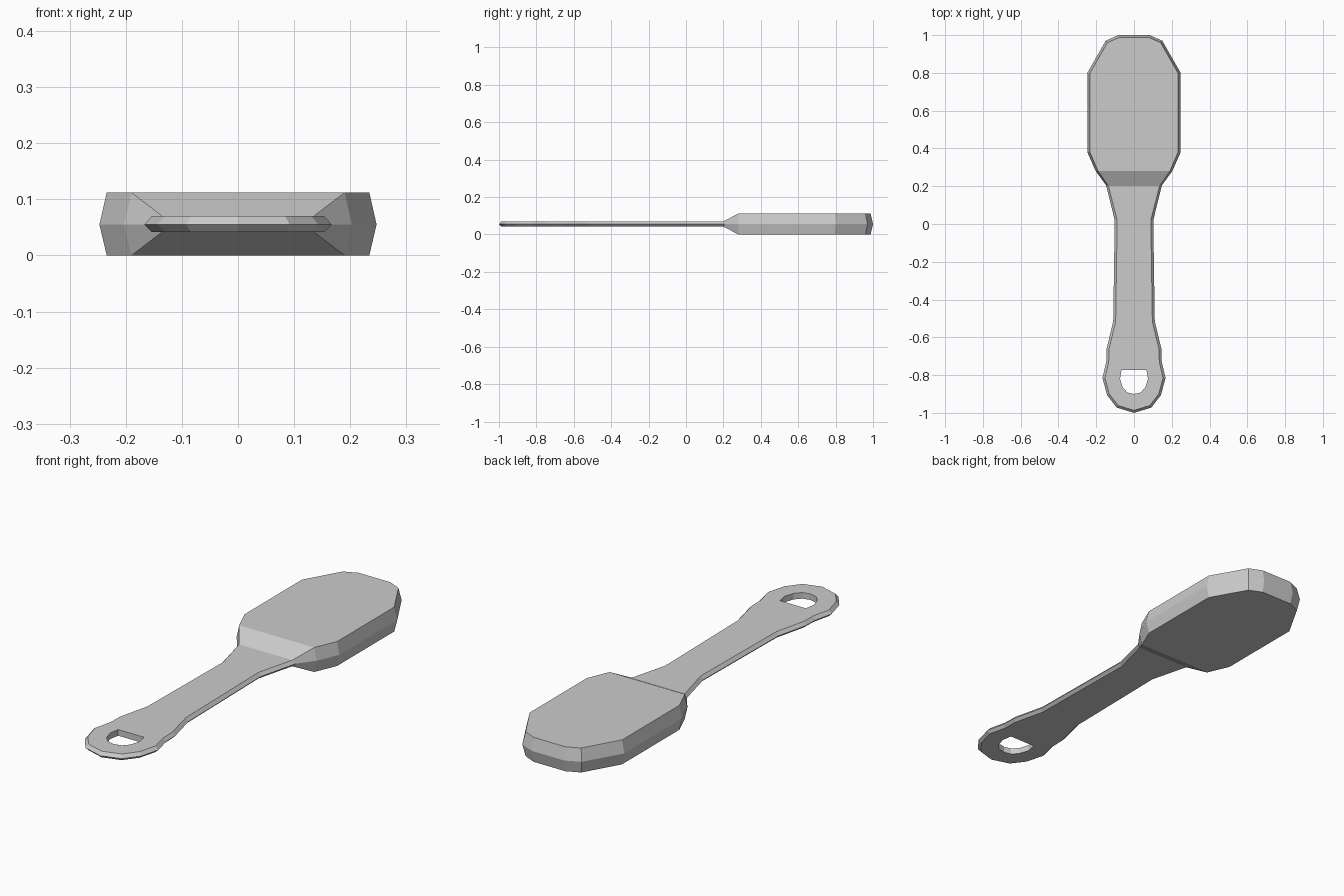
import bpy, bmesh
from mathutils import Vector

if "Cube" in bpy.data.objects:
    bpy.data.objects.remove(bpy.data.objects["Cube"])

# Right half of the paddle outline, handle tip to head end (x, y)
HALF = [(0, -1), (.092, -.972), (.143, -.905), (.167, -.815), (.147, -.73),
        (.145, -.66), (.11, -.515), (.102, .02), (.148, .205), (.203, .28),
        (.247, .38), (.247, .80), (.15, .97), (.083, 1)]
MID_Z = .055
INSET = .013


def full_loop(half):
    return half + [(-x, y) for x, y in reversed(half) if x > 0]


def inset_half(half, d):
    """Move every outline point inward along its mitred normal."""
    loop = [Vector(p) for p in full_loop(half)]
    n, out = len(loop), []
    for i in range(len(half)):
        a = (loop[i] - loop[i - 1]).normalized()
        b = (loop[(i + 1) % n] - loop[i]).normalized()
        m = (Vector((-a.y, a.x)) + Vector((-b.y, b.x))).normalized()
        p = loop[i] + m * d / max(m.dot(Vector((-a.y, a.x))), .5)
        out.append((max(p.x, 0) if i else 0, p.y))
    return out


def make_object(name, bm):
    bmesh.ops.recalc_face_normals(bm, faces=bm.faces[:])
    mesh = bpy.data.meshes.new(name)
    bm.to_mesh(mesh)
    bm.free()
    ob = bpy.data.objects.new(name, mesh)
    bpy.context.collection.objects.link(ob)
    return ob


# Paddle body: thick head, thin handle, ridge around the sides
inner = inset_half(HALF, INSET)
inner[8], inner[9] = (.135, .2), (.19, .28)
bm = bmesh.new()


def ring(half, thin_z, thick_z):
    return [bm.verts.new((x, y, thin_z if y < .23 else thick_z))
            for x, y in full_loop(half)]


bottom = ring(inner, .042, 0)
middle = ring(HALF, MID_Z, MID_Z)
top = ring(inner, .07, .112)
n = len(top)
for low, high in ((bottom, middle), (middle, top)):
    for i in range(n):
        j = (i + 1) % n
        bm.faces.new((low[i], low[j], high[j], high[i]))
# Flat handle, sloped neck and flat head on both faces
for r in (bottom, top):
    bm.faces.new(r[:9] + r[n - 8:])
    bm.faces.new((r[8], r[9], r[n - 9], r[n - 8]))
    bm.faces.new(r[9:n - 8])
paddle = make_object("paddle", bm)

# D-shaped hanging hole
HOLE = [(0, -.90), (.035, -.892), (.06, -.865), (.074, -.82), (.066, -.773)]
bm = bmesh.new()
face = bm.faces.new([bm.verts.new((x, y, -.1)) for x, y in full_loop(HOLE)])
ext = bmesh.ops.extrude_face_region(bm, geom=[face])["geom"]
bmesh.ops.translate(bm, vec=(0, 0, .4),
                    verts=[g for g in ext if isinstance(g, bmesh.types.BMVert)])
if face.is_valid and not any(len(f.verts) > 4 and f.calc_center_median().z < 0 for f in bm.faces):
    bmesh.ops.holes_fill(bm, edges=bm.edges[:])
cutter = make_object("hole_cutter", bm)
cutter.hide_render = True

cut = paddle.modifiers.new("hanging_hole", "BOOLEAN")
cut.operation = "DIFFERENCE"
cut.solver = "EXACT"
cut.object = cutter
bpy.context.view_layer.objects.active = paddle
bpy.ops.object.modifier_apply(modifier=cut.name)
bpy.data.objects.remove(cutter)
